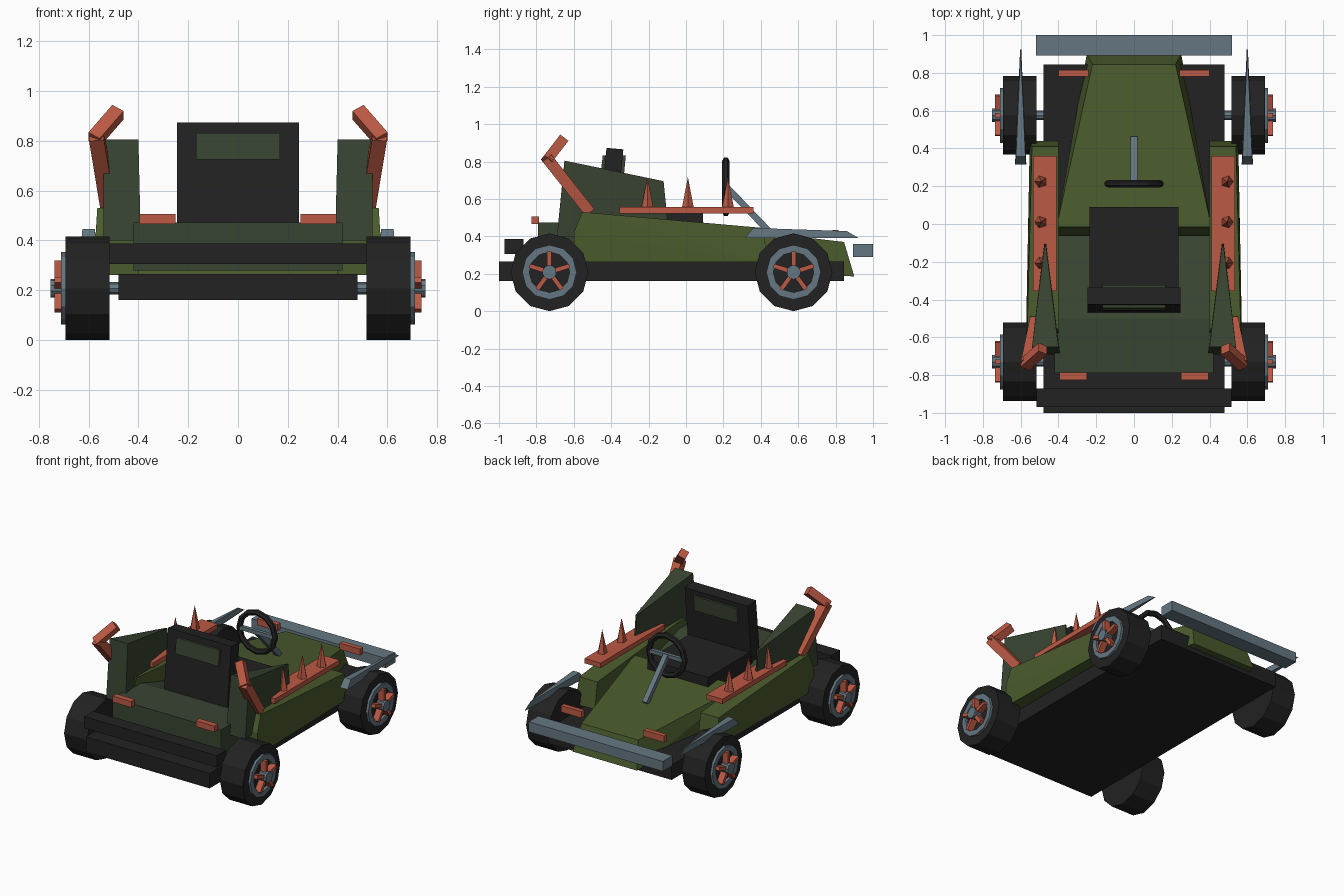
import bpy, bmesh, math
from mathutils import Vector, Matrix

if "Cube" in bpy.data.objects:
    bpy.data.objects.remove(bpy.data.objects["Cube"])


def material(name, rgb):
    m = bpy.data.materials.new(name)
    m.diffuse_color = (*rgb, 1)
    m.use_nodes = True
    m.node_tree.nodes["Principled BSDF"].inputs["Base Color"].default_value = m.diffuse_color
    return m


OLIVE = material("olive_green", (0.068, 0.104, 0.026))
DARK = material("dark_green", (0.040, 0.058, 0.031))
BLACK = material("black", (0.016, 0.016, 0.016))
GREY = material("blue_grey", (0.130, 0.185, 0.220))
RED = material("rust_red", (0.500, 0.100, 0.057))


def finish(name, bm, mat):
    bmesh.ops.recalc_face_normals(bm, faces=bm.faces)
    me = bpy.data.meshes.new(name)
    bm.to_mesh(me)
    bm.free()
    me.materials.append(mat)
    ob = bpy.data.objects.new(name, me)
    bpy.context.collection.objects.link(ob)
    return ob


def hull(name, pts, mat, s=1):
    """Convex solid round a few corner points; s = -1 mirrors it."""
    bm = bmesh.new()
    for x, y, z in pts:
        bm.verts.new((x * s, y, z))
    bmesh.ops.convex_hull(bm, input=bm.verts)
    bmesh.ops.dissolve_limit(bm, angle_limit=0.01, verts=bm.verts, edges=bm.edges)
    return finish(name, bm, mat)


def box(name, x, y, z, mat, s=1):
    return hull(name, [(a, b, c) for a in x for b in y for c in z], mat, s)


def sym(*pts):
    return [(s * x, y, z) for x, y, z in pts for s in (-1, 1)]


def bar(name, a, b, w, mat):
    """Square bar from a to b."""
    a, b = Vector(a), Vector(b)
    d = (b - a).normalized()
    u = d.cross(Vector((1, 0, 0))).normalized() * w / 2
    v = d.cross(u).normalized() * w / 2
    return hull(name, [p + i * u + j * v for p in (a, b) for i in (-1, 1) for j in (-1, 1)], mat)


def lathe_x(name, profile, cy, cz, n, mat, closed=False):
    """Spin (x, radius) profile about an x-parallel axis."""
    bm = bmesh.new()
    rings = []
    for i in range(n):
        t = 2 * math.pi * i / n
        rings.append([bm.verts.new((x, cy + r * math.sin(t), cz + r * math.cos(t))) for x, r in profile])
    k = len(profile)
    for i in range(n):
        a, b = rings[i], rings[(i + 1) % n]
        for j in range(k if closed else k - 1):
            q = (j + 1) % k
            bm.faces.new((a[j], a[q], b[q], b[j]))
    if not closed:
        bm.faces.new([r[0] for r in rings])
        bm.faces.new([r[-1] for r in rings])
    return finish(name, bm, mat)


# Chassis, bumpers and main body
box("chassis", (-.48, .48), (-1, .845), (.16, .265), BLACK)
box("rear_bumper", (-.515, .515), (-.97, -.87), (.305, .387), BLACK)
box("front_bumper", (-.52, .52), (.893, 1), (.29, .36), GREY)
hull("nose", sym((.25, .9, .185), (.22, .845, .37), (.41, -.015, .47), (.41, -.07, .262)), OLIVE)
hull("rear_tub", sym((.42, -.79, .28), (.42, -.79, .473), (.42, -.5, .473),
                     (.40, -.06, .33), (.40, -.06, .28)), DARK)

# Seat
box("seat_cushion", (-.235, .235), (-.40, .09), (.40, .525), BLACK)
hull("seat_back", sym((.245, -.47, .46), (.245, -.375, .46), (.245, -.425, .873), (.245, -.335, .865)), BLACK)
hull("headrest_pad", sym((.168, -.458, .725), (.168, -.332, .725), (.168, -.445, .832), (.168, -.322, .832)), DARK)

# Steering: column, crossbar, and wheel ring facing the driver
bar("steering_column", (0, .215, .665), (0, .45, .42), .035, GREY)
box("steering_crossbar", (-.13, .13), (.2, .225), (.652, .678), GREY)
ring = lathe_x("steering_ring", [(.02 * math.cos(i * math.pi / 3), .138 + .02 * math.sin(i * math.pi / 3))
                                 for i in range(6)], 0, 0, 12, BLACK, True)
ring.data.transform(Matrix.Translation((0, .213, .665)) @ Matrix.Rotation(math.pi / 2, 4, 'Z'))

for s, side in ((-1, "left"), (1, "right")):
    # Side pod with sloping top
    hull(side + "_side_pod", [
        (.40, -.60, .262), (.572, -.60, .262), (.40, .44, .262), (.552, .44, .262),
        (.40, -.60, .42), (.572, -.60, .42),
        (.40, -.555, .53), (.565, -.555, .53), (.40, .41, .445), (.54, .41, .445)], OLIVE, s)
    # Spiked rail
    box(side + "_spike_rail", (.41, .535), (-.355, .36), (.522, .556), RED, s)
    for i, y in enumerate((-.206, .01, .224)):
        base = [(.493 + .034 * math.cos(t), y + .034 * math.sin(t), .55)
                for t in (2 * math.pi * k / 5 for k in range(5))]
        hull(f"{side}_spike_{i + 1}", base + [(.493, y, .717)], RED, s)
    # Rear fin
    hull(side + "_rear_fin", [
        (.39, -.69, .40), (.54, -.69, .40), (.465, -.09, .40), (.475, -.09, .40),
        (.40, -.65, .805), (.54, -.65, .805), (.465, -.12, .695), (.475, -.12, .695)], DARK, s)
    # Bent horn
    bar(side + "_horn_lower", (s * .52, -.515, .53), (s * .568, -.745, .82), .06, RED)
    bar(side + "_horn_upper", (s * .578, -.745, .805), (s * .482, -.66, .915), .055, RED)
    # Lights
    box(side + "_headlight", (.24, .40), (.782, .815), (.39, .435), RED, s)
    box(side + "_taillight", (.25, .395), (-.825, -.785), (.465, .507), RED, s)
    # Spear shaped front fender
    hull(side + "_fender_blade", [
        (.57, .315, .39), (.63, .315, .39), (.575, .358, .445), (.625, .358, .445),
        (.597, .925, .39), (.603, .925, .39), (.597, .86, .428), (.603, .86, .428)], GREY, s)
    # Wheels
    for cy, end in ((.575, "front"), (-.73, "rear")):
        n, cz = f"{side}_{end}_", .208
        lathe_x(n + "tire", [(s * .515, .208), (s * .693, .208)], cy, cz, 12, BLACK)
        lathe_x(n + "rim", [(s * .68, .146), (s * .71, .146), (s * .71, .108), (s * .68, .108)],
                cy, cz, 12, GREY, True)
        lathe_x(n + "axle", [(s * .46, .025), (s * .70, .025)], cy, cz, 8, GREY)
        lathe_x(n + "hub", [(s * .68, .038), (s * .752, .038)], cy, cz, 10, GREY)
        for k in range(5):
            t = 2 * math.pi * k / 5
            spoke = box(f"{n}spoke_{k + 1}", (s * .69, s * .737), (-.012, .012), (.02, .112), RED)
            spoke.data.transform(Matrix.Translation((0, cy, cz)) @ Matrix.Rotation(t, 4, 'X'))
